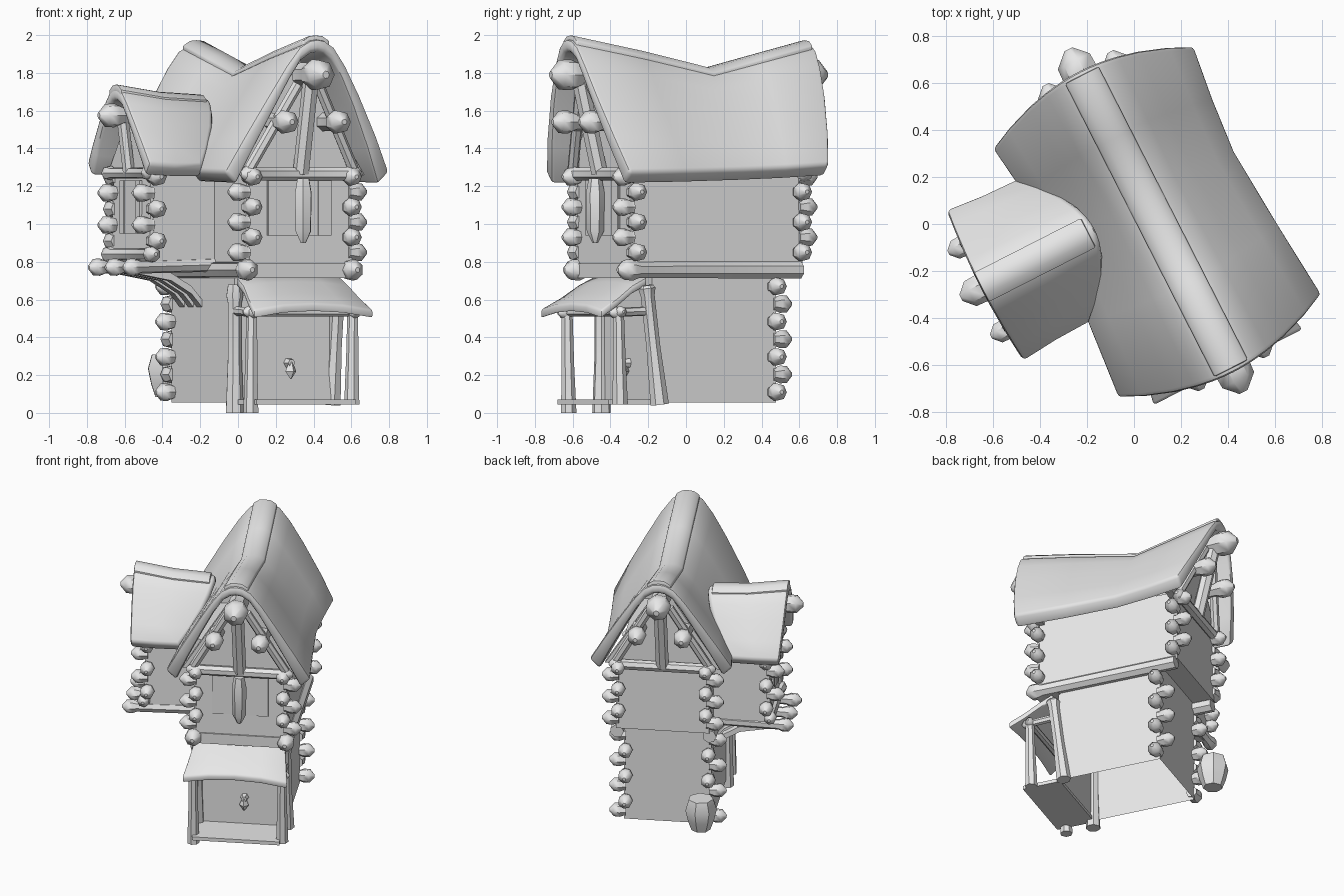
import bpy, bmesh, math
from mathutils import Matrix, Vector

if "Cube" in bpy.data.objects:
    bpy.data.objects.remove(bpy.data.objects["Cube"])

mat = bpy.data.materials.new("plain_grey")
mat.use_nodes = True
GREY = (0.8, 0.8, 0.8, 1)
mat.diffuse_color = GREY
mat.node_tree.nodes["Principled BSDF"].inputs["Base Color"].default_value = GREY

HOUSE = Matrix.Rotation(math.radians(27), 4, "Z")
WING = HOUSE @ Matrix.Rotation(math.radians(90), 4, "Z")   # its y points out of the house side
CX, WX = 0.09, 0.055                                       # centre lines of house and wing
parts = []


def finish(name, M, bm):
    bmesh.ops.recalc_face_normals(bm, faces=bm.faces)
    bm.transform(M)
    me = bpy.data.meshes.new(name)
    bm.to_mesh(me)
    bm.free()
    me.materials.append(mat)
    ob = bpy.data.objects.new(name, me)
    bpy.context.scene.collection.objects.link(ob)
    parts.append(ob)
    return ob


def skin(name, M, rings, caps=True):
    """Join closed rings of points, capping both ends unless told not to."""
    bm = bmesh.new()
    vs = [[bm.verts.new(p) for p in ring] for ring in rings]
    n = len(vs[0])
    for a, b in zip(vs, vs[1:]):
        for i in range(n):
            bm.faces.new((a[i], a[(i + 1) % n], b[(i + 1) % n], b[i]))
    if caps:
        bm.faces.new(vs[0])
        bm.faces.new(vs[-1])
    return finish(name, M, bm)


def turned(name, M, a, b, profile, sides=7):
    """Turned shape from a towards b; profile holds (distance, radius)."""
    a, b = Vector(a), Vector(b)
    q = (b - a).to_track_quat("Z", "Y")
    return skin(name, M, [[a + q @ Vector((r * math.cos(k * math.tau / sides),
                                           r * math.sin(k * math.tau / sides), d))
                           for k in range(sides)] for d, r in profile])


def log(name, M, a, b, r, knob_a=False, knob_b=True):
    """Round timber with optional swollen, pointed ends."""
    L = (Vector(b) - Vector(a)).length
    knob = [(0, 0.25), (0.7, 1), (1.6, 1.05), (2.2, 0.8)]
    prof = [(d * r, f * r) for d, f in knob] if knob_a else [(0, 0.85 * r)]
    prof += [(L - d * r, f * r) for d, f in reversed(knob)] if knob_b else [(L, 0.85 * r)]
    return turned(name, M, a, b, prof)


def box(name, M, x, y, z, flare=0, caps=True):
    """Box whose foot may spread outwards."""
    def ring(h, f):
        return [(x[0] - f, y[0] - f, h), (x[1] + f, y[0] - f, h),
                (x[1] + f, y[1] + f, h), (x[0] - f, y[1] + f, h)]
    return skin(name, M, [ring(z[0], flare), ring(z[1], 0)], caps)


def slab(name, M, top, bottom, bevel=0.02):
    """Thick sheet between two grids of points, with softened rims."""
    rings = [t + b[::-1] for t, b in zip(top, bottom)]
    bm = bmesh.new()
    vs = [[bm.verts.new(p) for p in r] for r in rings]
    n, m = len(vs[0]), len(top[0])
    for a, b in zip(vs, vs[1:]):
        for i in range(n):
            j = (i + 1) % n
            bm.faces.new((a[i], a[j], b[j], b[i]))
    for r in (vs[0], vs[-1]):
        for i in range(m - 1):
            bm.faces.new((r[i], r[i + 1], r[n - 2 - i], r[n - 1 - i]))
    bm.normal_update()
    bmesh.ops.recalc_face_normals(bm, faces=bm.faces)
    rim = [e for e in bm.edges if e.calc_face_angle(0) > 1.0]
    bmesh.ops.bevel(bm, geom=rim, offset=bevel, segments=2, affect="EDGES", profile=0.5)
    return finish(name, M, bm)


HALF = [(1, 0), (0.8, 0.27), (0.55, 0.58), (0.36, 0.8), (0.21, 0.94), (0.09, 0.99)]
PROFILE = [(-s, h) for s, h in HALF] + [(0, 1)] + [(s, h) for s, h in HALF[::-1]]


def roof(name, M, cx, stations, cap):
    """Sagging thatched roof; station = y, ridge z, eave z, half width, ridge overhang."""
    top, bot, ctop, cbot = [], [], [], []
    for y, rz, ez, hw, over in stations:
        row = [(s * hw, y - over * (1 - s * s), ez + h * (rz - ez)) for s, h in PROFILE]
        top.append([(cx + x, v, z) for x, v, z in row])
        bot.append([(cx + x * 0.86, v, z - 0.065) for x, v, z in row])
        crow = [(-cap, -0.01), (-cap * 0.5, 0.016), (0, 0.02), (cap * 0.5, 0.016), (cap, -0.01)]
        ctop.append([(cx + x, y - over * 0.85, rz + z) for x, z in crow])
        cbot.append([(cx + x, y - over * 0.85, rz + z - 0.045) for x, z in crow])
    slab(name, M, top, bot)
    slab(name + "_ridge_cap", M, ctop, cbot, 0.008)


def gable(name, M, cx, hw, y, z0, z1):
    skin(name, M, [[(cx - hw, v, z0), (cx + hw, v, z0), (cx, v, z1)] for v in y])


def corner_logs(M, x, y, sx, sy, z0, z1, n, r=0.046):
    """Log ends crossing at a corner, alternating in direction."""
    x, y = x - sx * 0.015, y - sy * 0.015
    for i in range(n):
        z = z0 + (z1 - z0) * i / (n - 1)
        end = (x, y + sy * 0.115, z) if i % 2 else (x + sx * 0.115, y, z)
        log("corner_log", M, (x, y, z), end, r)


def window(M, cx, w, y, z0, z1):
    """Pane plate with upright shutter boards."""
    box("window_pane", M, (cx - w, cx + w), (y - 0.006, y), (z0, z1))
    for s in (-1, 1):
        mid = cx + s * w * 0.78
        box("window_shutter", M, (mid - w * 0.2, mid + w * 0.2), (y - 0.012, y), (z0, z1))


# Walls
box("lower_walls", HOUSE, (-0.22, 0.37), (-0.39, 0.345), (0.055, 0.79), 0, False)
box("upper_walls", HOUSE, (-0.22, 0.40), (-0.53, 0.48), (0.785, 1.3), 0.005)
box("front_skirt", HOUSE, (-0.22, 0.40), (-0.545, -0.38), (0.715, 0.79))
gable("front_gable", HOUSE, CX, 0.39, (-0.53, -0.48), 1.26, 1.88)
gable("back_gable", HOUSE, CX, 0.39, (0.43, 0.48), 1.26, 1.86)
box("wing_walls", WING, (-0.16, 0.27), (0.15, 0.6), (0.8, 1.3), 0.01)
gable("wing_gable", WING, WX, 0.29, (0.55, 0.6), 1.26, 1.64)

# Roofs
roof("main_roof", HOUSE, CX, [(-0.63, 1.98, 1.275, 0.49, 0.125), (-0.28, 1.9, 1.28, 0.46, 0.05),
                              (0.08, 1.81, 1.29, 0.435, 0), (0.32, 1.88, 1.3, 0.455, -0.05),
                              (0.56, 1.955, 1.315, 0.485, -0.125)], 0.08)
roof("wing_roof", WING, WX, [(0.36, 1.665, 1.31, 0.345, 0.2), (0.52, 1.68, 1.31, 0.35, 0.09),
                             (0.685, 1.72, 1.32, 0.365, -0.02)], 0.07)

# Gable timbers
for y, s in ((-0.56, -1), (0.5, 1)):
    log("tie_beam", HOUSE, (-0.27, y, 1.265), (0.45, y, 1.265), 0.044, True)
    log("king_post", HOUSE, (CX, y, 1.27), (CX, y + s * 0.12, 1.78), 0.052, False, False)
    log("ridge_log", HOUSE, (CX, y + s * 0.02, 1.79), (CX, y + s * 0.29, 1.79), 0.08)
    for k in (-1, 1):
        log("purlin_end", HOUSE, (CX + k * 0.155, y - s * 0.05, 1.54),
            (CX + k * 0.155, y + s * 0.2, 1.54), 0.06)
        log("raking_timber", HOUSE, (CX + k * 0.31, y, 1.29), (CX + k * 0.06, y + s * 0.08, 1.74),
            0.035, False, False)
turned("front_strut", HOUSE, (CX, -0.585, 1.24), (CX, -0.585, 0.9),
       [(0, 0.035), (0.08, 0.05), (0.28, 0.045), (0.34, 0.015)], 6)
log("wing_ridge_log", WING, (WX, 0.55, 1.575), (WX, 0.8, 1.575), 0.062)
log("wing_tie_beam", WING, (-0.22, 0.62, 1.27), (0.33, 0.62, 1.27), 0.037, True)
log("wing_king_post", WING, (WX, 0.62, 1.27), (WX, 0.66, 1.58), 0.038, False, False)

# Ledge between the storeys
for x in (-0.225, 0.4):
    log("side_ledge", HOUSE, (x, -0.61, 0.757), (x, 0.475, 0.757), 0.055, True, False)

# Corner log ends
for x, sx in ((-0.22, -1), (0.40, 1)):
    for y, sy in ((-0.53, -1), (0.48, 1)):
        corner_logs(HOUSE, x, y, sx, sy, 0.85, 1.25, 6)
for x, sx in ((-0.22, -1), (0.37, 1)):
    corner_logs(HOUSE, x, 0.345, sx, 1, 0.11, 0.67, 7)
for x, sx in ((-0.16, -1), (0.27, 1)):
    corner_logs(WING, x, 0.6, sx, 1, 0.91, 1.25, 5)

# Windows
window(HOUSE, CX, 0.19, -0.535, 0.94, 1.23)
window(WING @ Matrix.Rotation(math.pi, 4, "Z"), -WX, 0.12, -0.605, 0.95, 1.23)

# Wing floor and curved brackets
log("wing_sill", WING, (-0.24, 0.61, 0.84), (0.35, 0.61, 0.84), 0.042, True)
for x in (-0.15, WX, 0.25):
    log("wing_floor_log", WING, (x, 0.2, 0.785), (x, 0.76, 0.77), 0.045)
for x in (0.02, 0.12, 0.22):
    path = [(0.21, 0.57), (0.28, 0.65), (0.4, 0.72), (0.62, 0.76)]
    skin("wing_bracket", WING, [[(x - 0.03, y, z - 0.02), (x + 0.03, y, z - 0.02),
                                 (x + 0.03, y, z + 0.02), (x - 0.03, y, z + 0.02)]
                                for y, z in path])

# Porch
box("porch_deck", HOUSE, (-0.22, 0.37), (-0.65, -0.38), (0.045, 0.07))
for x, foot, lean in ((-0.22, 0, 0), (0.38, 0.045, 0.04)):
    turned("wall_post", HOUSE, (x, -0.39 + lean, foot), (x, -0.39 - lean, 0.69),
           [(0, 0.05), (0.3, 0.038), (0.58, 0.038), (0.62, 0.047), (0.68 - foot, 0.037)])
    turned("porch_post", HOUSE, (x, -0.585, foot), (x, -0.595, 0.54),
           [(0, 0.042), (0.25, 0.034), (0.52 - foot, 0.03)])
    log("porch_side_beam", HOUSE, (x, -0.4, 0.54), (x, -0.65, 0.53), 0.03)
log("porch_front_beam", HOUSE, (-0.27, -0.59, 0.535), (0.43, -0.59, 0.535), 0.03, True)
awning = []
for y, z, w, droop in ((-0.43, 0.73, 0.31, 0.01), (-0.52, 0.695, 0.315, 0.02),
                       (-0.62, 0.635, 0.335, 0.03), (-0.725, 0.58, 0.355, 0.035)):
    awning.append([(CX - 0.01 + s * w, y, z - droop * s * s) for s in (-1, -0.5, 0, 0.5, 1)])
slab("porch_awning", HOUSE, awning, [[(x, y, z - 0.045) for x, y, z in r] for r in awning], 0.012)

# Door knocker
turned("knocker_boss", HOUSE, (0.1, -0.39, 0.265), (0.1, -0.43, 0.265), [(0, 0.028), (0.04, 0.02)], 6)
turned("knocker_drop", HOUSE, (0.1, -0.42, 0.27), (0.1, -0.42, 0.18),
       [(0, 0.012), (0.05, 0.032), (0.09, 0.004)], 4)

# Barrel by the back corner
turned("barrel", HOUSE, (-0.17, 0.5, 0.085), (-0.17, 0.5, 0.31),
       [(0, 0.065), (0.07, 0.09), (0.15, 0.108), (0.225, 0.085)], 7)

# Soft shading with crisp edges
bpy.ops.object.select_all(action="DESELECT")
for ob in parts:
    ob.select_set(True)
bpy.context.view_layer.objects.active = parts[0]
bpy.ops.object.shade_smooth_by_angle(angle=math.radians(42))
